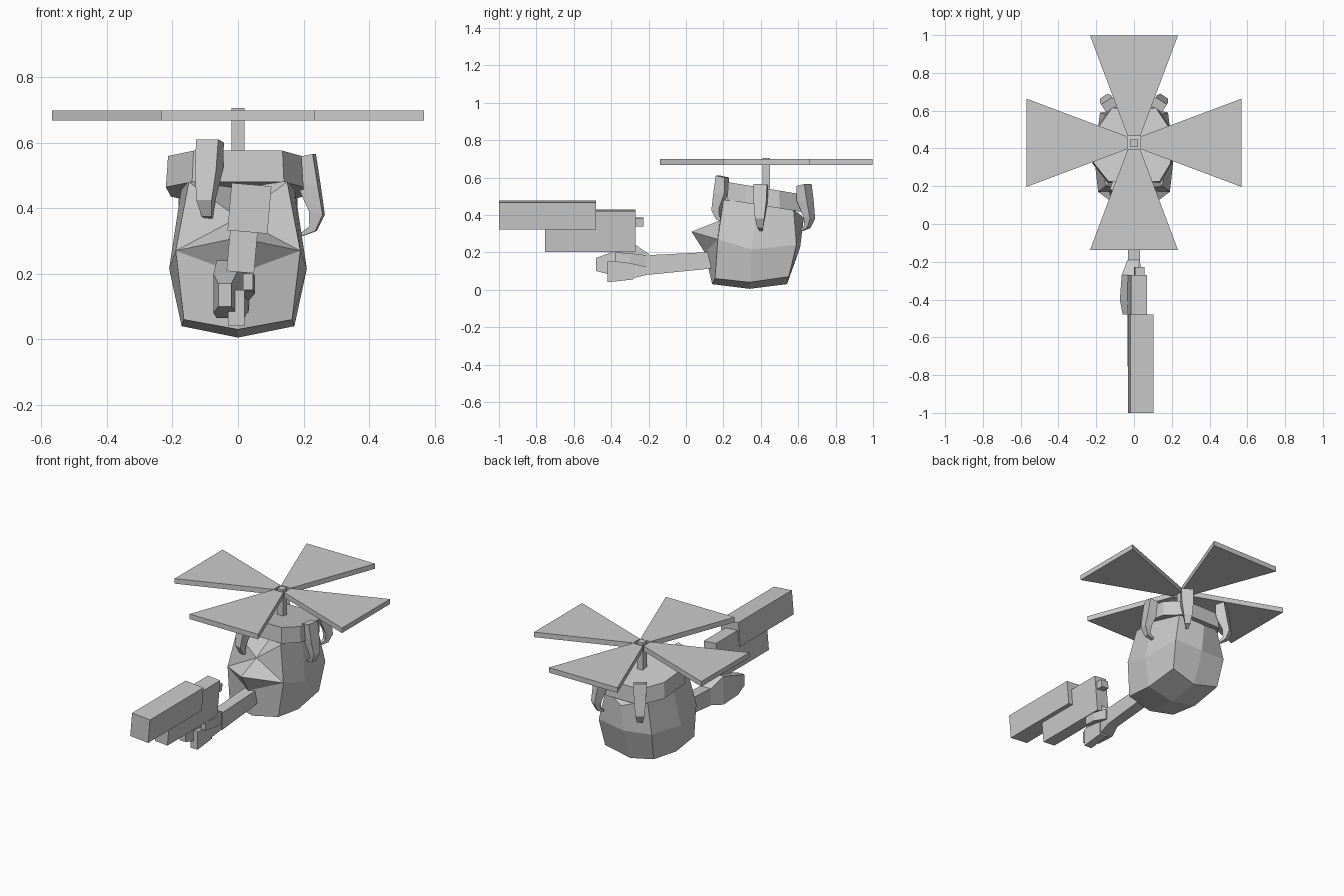
import bpy, bmesh, math
from mathutils import Vector, Matrix

cube = bpy.data.objects.get("Cube")
if cube:
    bpy.data.objects.remove(cube, do_unlink=True)

# Single flat colour
grey = bpy.data.materials.new("light_grey")
grey.use_nodes = True
COL = (0.6, 0.6, 0.6, 1)
grey.diffuse_color = COL
grey.node_tree.nodes["Principled BSDF"].inputs["Base Color"].default_value = COL


def make(name, verts, faces, matrix=None):
    """Flat-shaded object with outward normals."""
    bm = bmesh.new()
    vs = [bm.verts.new(v) for v in verts]
    for f in faces:
        bm.faces.new([vs[i] for i in f])
    bmesh.ops.recalc_face_normals(bm, faces=bm.faces)
    if matrix:
        bm.transform(matrix)
    me = bpy.data.meshes.new(name)
    bm.to_mesh(me)
    bm.free()
    me.materials.append(grey)
    ob = bpy.data.objects.new(name, me)
    bpy.context.collection.objects.link(ob)
    return ob


def loft(name, rings, matrix=None):
    """Join equal-sized rings and cap both ends."""
    n = len(rings[0])
    verts = [p for r in rings for p in r]
    faces = [list(range(n)), list(range(len(verts) - n, len(verts)))]
    for k in range(len(rings) - 1):
        for i in range(n):
            j = (i + 1) % n
            faces.append([k * n + i, k * n + j, (k + 1) * n + j, (k + 1) * n + i])
    return make(name, verts, faces, matrix)


def box(name, x, y, z, matrix=None):
    ring = lambda h: [(x[0], y[0], h), (x[1], y[0], h), (x[1], y[1], h), (x[0], y[1], h)]
    return loft(name, [ring(z[0]), ring(z[1])], matrix)


def half_ring(front, corner, side, back_corner, back):
    """Eight-point ring mirrored across x: front, +x side, back, -x side."""
    right = [corner, side, back_corner]
    return [front] + right + [back] + [(-x, y, z) for x, y, z in reversed(right)]


# Body: faceted egg with a pointed snout
rings = [
    half_ring((0, .14, .03), (.165, .155, .06), (.172, .34, .04), (.165, .55, .07), (0, .54, .03)),
    half_ring((0, .10, .20), (.19, .17, .27), (.21, .35, .215), (.18, .59, .24), (0, .61, .225)),
    half_ring((0, .18, .37), (.15, .20, .48), (.172, .38, .465), (.14, .575, .43), (0, .63, .385)),
]
verts = [v for r in rings for v in r] + [(0, .34, .005), (0, .03, .31), (0, .40, .49)]
BOTTOM, SNOUT, TOP = 24, 25, 26
faces = []
for i in range(8):
    j = (i + 1) % 8
    faces.append([i, j, 8 + j, 8 + i])
    if i not in (0, 7):
        faces.append([8 + i, 8 + j, 16 + j, 16 + i])
    faces.append([16 + i, 16 + j, TOP])
for a, b in ((0, 2), (2, 4), (4, 6), (6, 0)):
    faces.append([a, a + 1, b, BOTTOM])
for c in (1, 7):
    faces += [[8, 8 + c, SNOUT], [SNOUT, 8 + c, 16], [16, 8 + c, 16 + c]]
make("body", verts, faces)

# Collar: sloping octagonal cap on the body
outline = [(-.14, .22), (.14, .22), (.20, .32), (.20, .50), (.12, .62), (-.12, .62), (-.205, .50), (-.22, .32)]
slope = lambda y: .575 - .16 * (y - .22)
loft("collar", [
    [(x, y, slope(y) - .095) for x, y in outline],
    [(x * .97, .42 + (y - .42) * .97, slope(y)) for x, y in outline],
])

# Claws: curved tapering hooks round the collar (radius, height, half width)
HUB = Vector((0, .43, 0))
claw_sections = [((.185, .555), (.235, .565), .036), ((.185, .475), (.25, .47), .034),
                 ((.222, .39), (.264, .38), .025), ((.222, .345), (.24, .33), .016),
                 ((.195, .325), (.20, .315), .008)]
for number, (angle, out, lift) in enumerate([(-110, .04, .045), (-8, 0, 0), (57, .03, 0), (123, .03, 0)]):
    sections = [[(a[0], -w, a[1]), (a[0], w, a[1]), (b[0], w, b[1]), (b[0], -w, b[1])]
                for a, b, w in claw_sections]
    turn = Matrix.Translation(HUB + Vector((0, 0, lift))) @ Matrix.Rotation(math.radians(angle), 4, 'Z')
    loft(f"claw_{number + 1}", sections, turn @ Matrix.Translation((out, 0, 0)))

# Rotor: shaft and four flared blades
box("rotor_shaft", (-.02, .02), (.408, .448), (.45, .705))
blade = [(.035, -.033), (.568, -.233), (.568, .233), (.035, .033)]
for k in range(4):
    turn = Matrix.Translation(HUB) @ Matrix.Rotation(k * math.pi / 2, 4, 'Z')
    loft(f"rotor_blade_{k + 1}", [[(x, y, z) for x, y in blade] for z in (.667, .698)], turn)


# Arm: bar reaching forward from the body
def section(y, x0, x1, z0, z1):
    return [(x0, y, z0), (x1, y, z0), (x1, y, z1), (x0, y, z1)]


loft("arm", [section(.16, -.035, .035, .12, .215), section(.10, -.035, .035, .11, .20),
             section(-.20, -.032, .032, .08, .185)])

# Hand: palm, thumb and fingers holding the launcher
loft("palm", [section(-.19, -.035, .03, .085, .185), section(-.27, -.065, .02, .065, .24),
              section(-.40, -.075, -.005, .08, .20), section(-.48, -.06, -.02, .10, .17)])
loft("fingers", [section(-.28, -.03, .02, .055, .15), section(-.42, -.03, .02, .04, .15)])
loft("thumb", [section(-.21, .0, .035, .12, .185), section(-.30, .015, .052, .14, .195),
               section(-.38, .015, .045, .15, .20)])

# Launcher: barrel, receiver and rear sight, rolled slightly
pivot = Vector((.03, 0, .33))
roll = Matrix.Translation(pivot) @ Matrix.Rotation(math.radians(5), 4, 'Y') @ Matrix.Translation(-pivot)
box("launcher_barrel", (-.032, .09), (-1, -.48), (.327, .472), roll)
box("launcher_receiver", (-.024, .06), (-.755, -.27), (.203, .424), roll)
box("launcher_sight", (.0, .05), (-.27, -.228), (.34, .385), roll)
